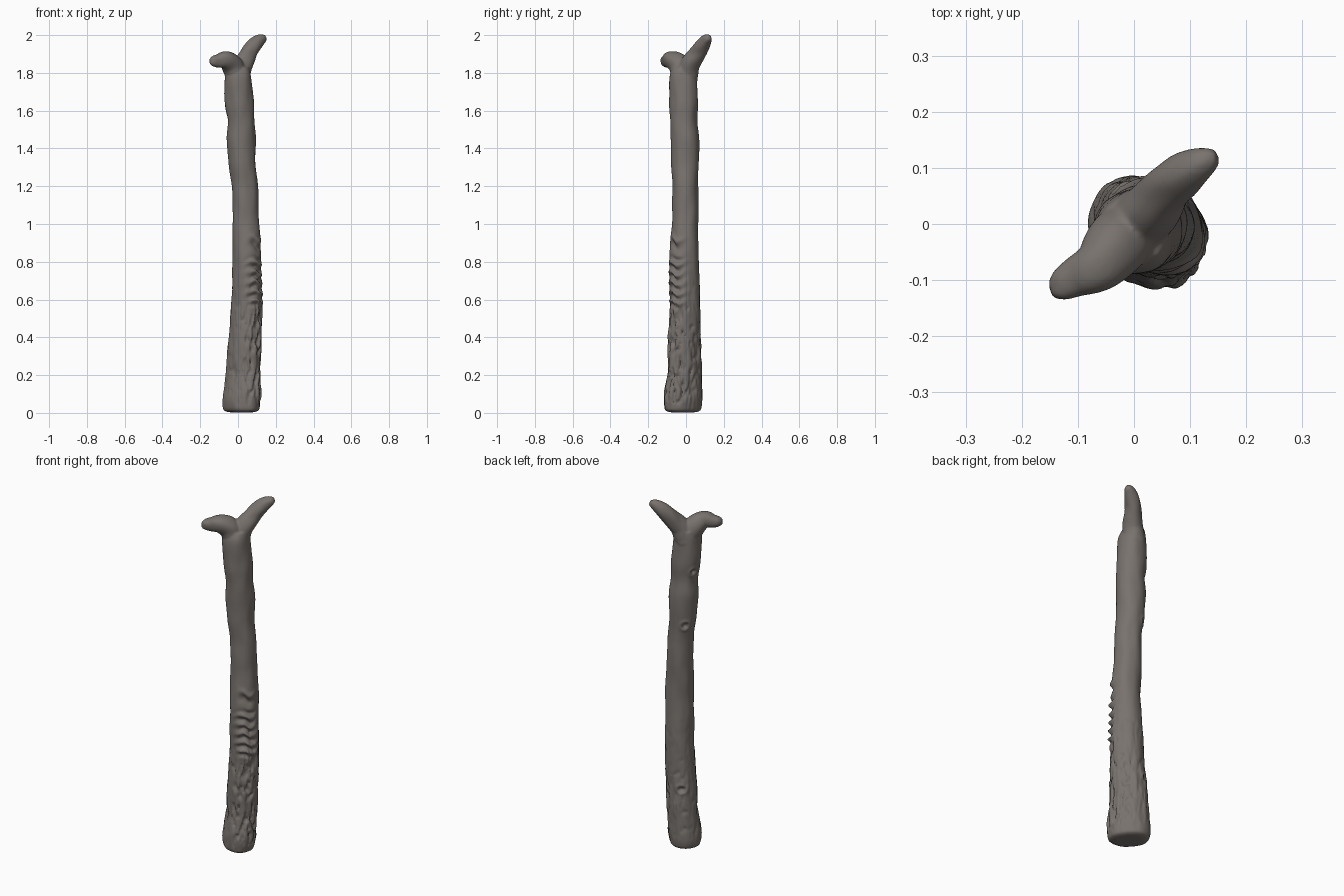
import bpy
import bmesh
import math
from mathutils import Vector, noise

cube = bpy.data.objects.get("Cube")
if cube:
    bpy.data.objects.remove(cube)

# Bark colour
bark = bpy.data.materials.new("grey brown bark")
bark.use_nodes = True
colour = (0.19, 0.17, 0.155, 1)
bark.diffuse_color = colour
bsdf = bark.node_tree.nodes["Principled BSDF"]
bsdf.inputs["Base Color"].default_value = colour
bsdf.inputs["Roughness"].default_value = 0.8

# Centre line points: x, y, z, radius
TRUNK = [(.02, -.018, .003, .06), (.02, -.018, .012, .088), (.02, -.018, .04, .097),
         (.025, -.017, .1, .1), (.027, -.008, .2, .092), (.038, -.008, .4, .087),
         (.045, -.007, .6, .082), (.048, -.01, .8, .077), (.045, -.007, .92, .074),
         (.04, -.003, 1.05, .07), (.035, -.005, 1.2, .068), (.022, -.005, 1.32, .072),
         (.017, -.005, 1.45, .077), (.015, -.01, 1.55, .071), (.008, -.012, 1.65, .077),
         (0, -.015, 1.78, .072), (0, -.008, 1.83, .06)]
LOW_BRANCH = [(0, -.01, 1.77, .06), (-.03, -.035, 1.84, .058), (-.065, -.075, 1.869, .047),
              (-.105, -.095, 1.864, .036), (-.135, -.112, 1.863, .026), (-.149, -.117, 1.864, .013)]
HIGH_BRANCH = [(0, 0, 1.77, .062), (.025, .02, 1.84, .053), (.055, .058, 1.9, .045),
               (.085, .087, 1.945, .04), (.115, .107, 1.972, .031), (.137, .117, 1.983, .021),
               (.148, .12, 1.987, .012)]


def bump(value, middle, width):
    return math.exp(-((value - middle) / width) ** 2)


def angle_gap(a, degrees):
    d = a - math.radians(degrees)
    return math.atan2(math.sin(d), math.cos(d))


def trunk_relief(a, z):
    """Radius scale and offset of the trunk surface."""
    gap = angle_gap(a, -45)
    # Flattened, wider foot
    stretch = 1 + 0.14 * max(0, 1 - z / 0.9) * math.cos(2 * gap)
    # Gentle lumps everywhere
    p = Vector((math.cos(a), math.sin(a), z * 5))
    offset = 0.005 * noise.noise(p * 1.5)
    # Long bark furrows on the lower half
    low = 1 / (1 + math.exp((z - 0.6) * 14)) * min(1, z / 0.12)
    furrow = noise.noise(Vector((math.cos(a) * 4.5, math.sin(a) * 4.5, z * 9)))
    offset -= low * (0.35 + bump(gap, 0.3, 1.2)) * 0.019 * max(0, 1 - abs(furrow) * 5)
    # Stacked wavy ledges
    wave = z + 0.012 * math.sin(gap * 4) + 0.012 * noise.noise(p * 2)
    if 0.54 < z < 0.84:
        fade = min(1, (z - 0.54) / 0.05, (0.84 - z) / 0.03)
        offset += fade * bump(gap, 0, 0.62) * 0.013 * math.sin(wave * math.tau / 0.052)
    # Torn patch above the ledges
    offset += 0.012 * bump(wave, 0.92, 0.016) * bump(gap, 0.1, 0.55)
    offset -= 0.012 * bump(wave, 0.88, 0.02) * bump(gap, 0, 0.5)
    # Knot holes on the back
    for degrees, height, size in ((135, 1.29, 0.022), (160, 1.6, 0.02), (125, 0.35, 0.02)):
        d = math.hypot(angle_gap(a, degrees) * 0.075, z - height) / size
        offset += 0.006 * bump(d, 1.1, 0.4) - 0.018 * bump(d, 0, 0.7)
    return stretch, offset


def branch_relief(a, z):
    return 1, 0.004 * noise.noise(Vector((math.cos(a), math.sin(a), z * 20)))


def spline(points, steps):
    """Smooth path through the points, evenly subdivided."""
    pts = [Vector(p) for p in points]
    pts = [pts[0]] + pts + [pts[-1]]
    path = []
    for p0, p1, p2, p3 in zip(pts, pts[1:], pts[2:], pts[3:]):
        count = max(3, int((p2 - p1).length * steps))
        for i in range(count):
            t = i / count
            path.append(0.5 * (2 * p1 + (p2 - p0) * t + (2 * p0 - 5 * p1 + 4 * p2 - p3) * t * t
                               + (3 * p1 - p0 - 3 * p2 + p3) * t ** 3))
    return path + [pts[-1]]


def loft(bm, points, relief, steps, segments, upright):
    path = spline(points, steps)
    rings = []
    for i, p in enumerate(path):
        tangent = (path[min(i + 1, len(path) - 1)] - path[max(i - 1, 0)]).xyz
        turn = Vector((0, 0, 1)).rotation_difference(Vector((0, 0, 1)) if upright else tangent)
        ring = []
        for k in range(segments):
            a = math.tau * k / segments
            stretch, offset = relief(a, p.z)
            r = p.w * stretch + offset
            ring.append(bm.verts.new(p.xyz + turn @ Vector((math.cos(a) * r, math.sin(a) * r, 0))))
        rings.append(ring)
    for lower, upper in zip(rings, rings[1:]):
        for k in range(segments):
            n = (k + 1) % segments
            bm.faces.new((lower[k], lower[n], upper[n], upper[k]))
    bm.faces.new(rings[0][::-1])
    bm.faces.new(rings[-1])


# Trunk and forked branches fused into one skin
bm = bmesh.new()
loft(bm, TRUNK, trunk_relief, 160, 90, True)
for branch in (LOW_BRANCH, HIGH_BRANCH):
    loft(bm, branch, branch_relief, 120, 32, False)
mesh = bpy.data.meshes.new("forked_trunk")
bm.to_mesh(mesh)
bm.free()
mesh.materials.append(bark)
trunk = bpy.data.objects.new("forked_trunk", mesh)
bpy.context.collection.objects.link(trunk)

fuse = trunk.modifiers.new("fuse", 'REMESH')
fuse.mode = 'VOXEL'
fuse.voxel_size = 0.006
fuse.use_smooth_shade = True
soften = trunk.modifiers.new("soften", 'SMOOTH')
soften.factor = 0.5
soften.iterations = 3
